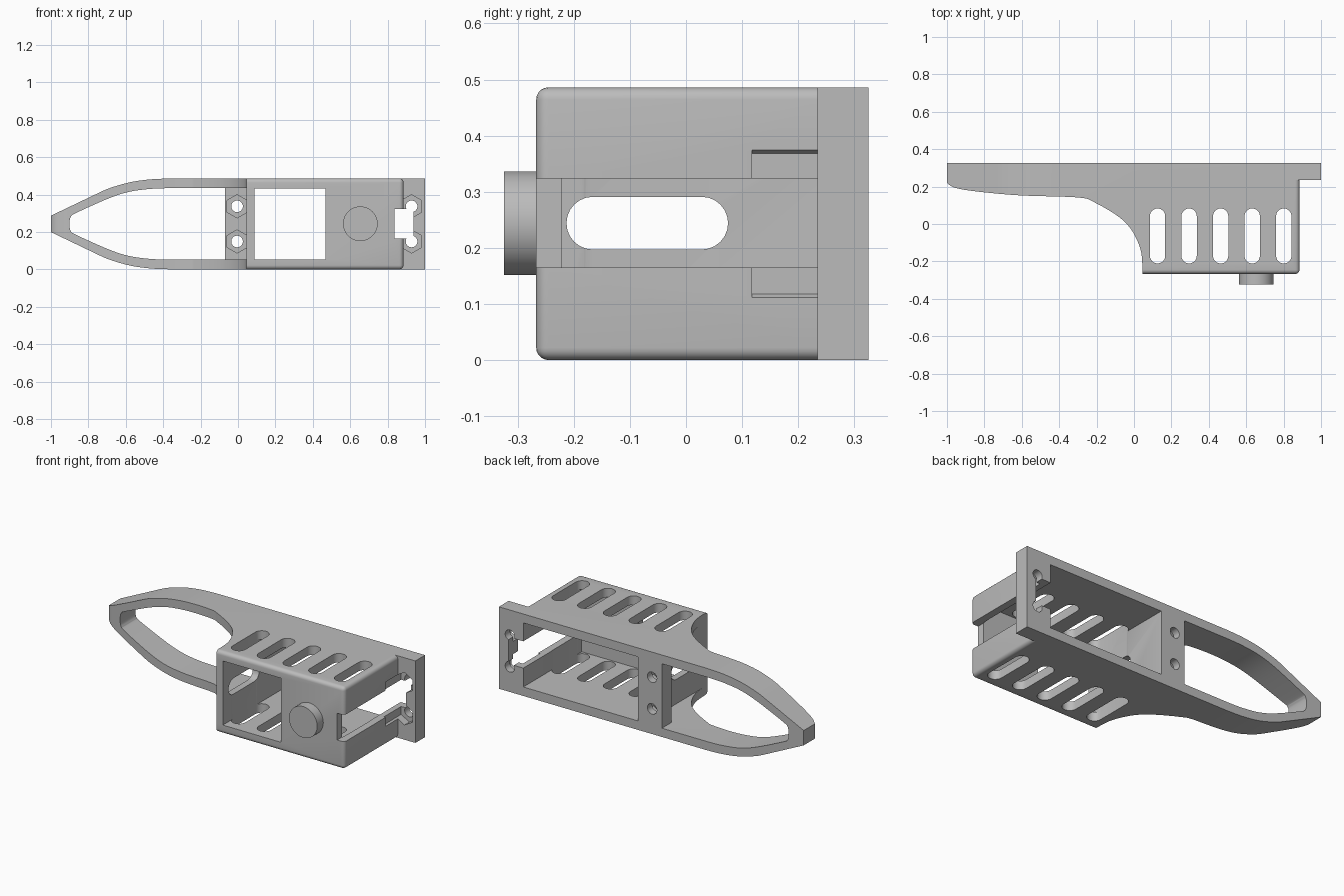
import bpy, bmesh, math
from mathutils import Vector

cube = bpy.data.objects.get("Cube")
if cube:
    bpy.data.objects.remove(cube, do_unlink=True)

HEIGHT, MID = 0.486, 0.243
BACK, FLANGE, FRONT = 0.325, 0.234, -0.267

grey = bpy.data.materials.new("plain grey")
grey.use_nodes = True
grey.diffuse_color = (0.5, 0.5, 0.5, 1)
grey.node_tree.nodes["Principled BSDF"].inputs["Base Color"].default_value = (0.5, 0.5, 0.5, 1)


def finish(name, bm):
    bmesh.ops.recalc_face_normals(bm, faces=bm.faces[:])
    mesh = bpy.data.meshes.new(name)
    bm.to_mesh(mesh)
    bm.free()
    mesh.materials.append(grey)
    ob = bpy.data.objects.new(name, mesh)
    bpy.context.collection.objects.link(ob)
    return ob


def prism(name, points, axis, lo, hi):
    """Extrude a 2D outline along one axis; the points fill the other two axes in order."""
    bm = bmesh.new()
    verts = []
    for p in points:
        co = list(p)
        co.insert(axis, lo)
        verts.append(bm.verts.new(co))
    face = bm.faces.new(verts)
    ret = bmesh.ops.extrude_face_region(bm, geom=[face])
    move = Vector((0, 0, 0))
    move[axis] = hi - lo
    bmesh.ops.translate(bm, vec=move, verts=[v for v in ret["geom"] if isinstance(v, bmesh.types.BMVert)])
    return finish(name, bm)


def box(name, x0, x1, y0, y1, z0, z1):
    return prism(name, [(x0, y0), (x1, y0), (x1, y1), (x0, y1)], 2, z0, z1)


def ring(u, v, r, n, start=0.0):
    return [(u + r * math.cos(start + math.tau * i / n), v + r * math.sin(start + math.tau * i / n))
            for i in range(n)]


def capsule(u, v, half_w, half_len, along):
    """Rounded slot outline, long direction along coordinate 0 or 1."""
    pts = []
    for side in (1, -1):
        for i in range(13):
            a = math.pi * i / 12
            pts.append((half_w * math.cos(a) * side,
                        (half_len - half_w + half_w * math.sin(a)) * side))
    return [(u + b, v + a) if along == 0 else (u + a, v + b) for a, b in pts]


def smooth_path(pts, steps=5):
    """Catmull-Rom curve through the points."""
    p = [Vector(q) for q in [pts[0]] + pts + [pts[-1]]]
    out = []
    for a, b, c, d in zip(p, p[1:], p[2:], p[3:]):
        for i in range(steps):
            t = i / steps
            out.append(0.5 * (2 * b + (c - a) * t + (2 * a - 5 * b + 4 * c - d) * t * t
                              + (3 * b - a - 3 * c + d) * t ** 3))
    return [tuple(q) for q in out] + [pts[-1]]


def mirrored(upper):
    """Close an upper outline with its reflection about mid height."""
    return upper + [(x, HEIGHT - z) for x, z in reversed(upper)]


def combine(target, tool, operation):
    mod = target.modifiers.new("cut", 'BOOLEAN')
    mod.operation, mod.object, mod.solver = operation, tool, 'EXACT'
    bpy.context.view_layer.update()
    dg = bpy.context.evaluated_depsgraph_get()
    mesh = bpy.data.meshes.new_from_object(target.evaluated_get(dg))
    target.modifiers.clear()
    target.data = mesh
    bpy.data.objects.remove(tool, do_unlink=True)


# Plan shape: pointed arm sweeping into the housing, plus the end flange
sweep = smooth_path([(-1, 0.22), (-0.96, 0.195), (-0.85, 0.175), (-0.61, 0.153), (-0.3, 0.142),
                     (-0.21, 0.115), (-0.077, 0.035), (-0.008, -0.04), (0.035, -0.136), (0.045, -0.22)])
plan = sweep + [(0.1, -0.22), (0.1, FLANGE), (1, FLANGE), (1, BACK), (-1, BACK)]
body = prism("bracket_body", plan, 2, 0, HEIGHT)

# Housing with rounded front and right edges
housing = box("housing", 0.045, 0.885, FRONT, 0.28, 0, HEIGHT)
bm = bmesh.new()
bm.from_mesh(housing.data)
edges = []
for e in bm.edges:
    m = (e.verts[0].co + e.verts[1].co) / 2
    if m.x > 0.05 and m.y < 0.27 and (m.x > 0.88 or m.y < FRONT + 0.01):
        edges.append(e)
bmesh.ops.bevel(bm, geom=edges, offset=0.022, segments=5, profile=0.5, affect='EDGES')
bm.to_mesh(housing.data)
bm.free()
combine(body, housing, 'UNION')

# Tapered front outline
arc = smooth_path([(-0.77, 0.397), (-0.69, 0.433), (-0.58, 0.465), (-0.47, 0.481), (-0.36, HEIGHT)])
outline = mirrored([(-1, 0.287)] + arc + [(-0.3, 0.6), (1.2, 0.6)])
combine(body, prism("outline", outline, 1, -1, 1), 'INTERSECT')

# Finger loop opening, and the gap in front of the screw block
inner = smooth_path([(-0.9, 0.262), (-0.893, 0.283), (-0.865, 0.302), (-0.69, 0.38),
                     (-0.58, 0.415), (-0.47, 0.43), (-0.38, 0.434)]) + [(-0.07, 0.434)]
combine(body, prism("loop", mirrored(inner), 1, -1, 1), 'DIFFERENCE')
combine(body, box("gap", -0.12, 0.045, -1, FLANGE, 0.052, 0.434), 'DIFFERENCE')

# Housing cavity, front window and end slot
combine(body, box("cavity", 0.087, 0.84, -0.222, 0.5, 0.053, 0.433), 'DIFFERENCE')
combine(body, box("window", 0.087, 0.468, -0.5, -0.1, 0.053, 0.433), 'DIFFERENCE')
combine(body, box("end_slot", 0.837, 0.938, -0.5, 0.5, 0.165, 0.324), 'DIFFERENCE')

# Vent slots through top and bottom, and the long slot in the inner wall
for i in range(5):
    vent = capsule(0.126 + i * 0.1687, -0.064, 0.041, 0.147, 1)
    combine(body, prism("vent", vent, 2, -0.5, 1), 'DIFFERENCE')
combine(body, prism("wall_slot", capsule(-0.069, 0.244, 0.047, 0.144, 0), 0, 0.0, 0.2), 'DIFFERENCE')

# Screw holes with hexagonal nut pockets
for x in (-0.005, 0.928):
    for z in (MID - 0.094, MID + 0.094):
        combine(body, prism("nut", ring(x, z, 0.062, 6, math.pi / 2), 1, 0.118, 0.28), 'DIFFERENCE')
        combine(body, prism("screw", ring(x, z, 0.031, 32), 1, 0.2, 0.5), 'DIFFERENCE')

# Round button on the front
button = prism("front_button", ring(0.654, 0.244, 0.0925, 64), 1, -0.324, FRONT + 0.01)

for ob in (body, button):
    bpy.ops.object.select_all(action='DESELECT')
    ob.select_set(True)
    bpy.context.view_layer.objects.active = ob
    bpy.ops.object.shade_smooth_by_angle(angle=math.radians(30))
